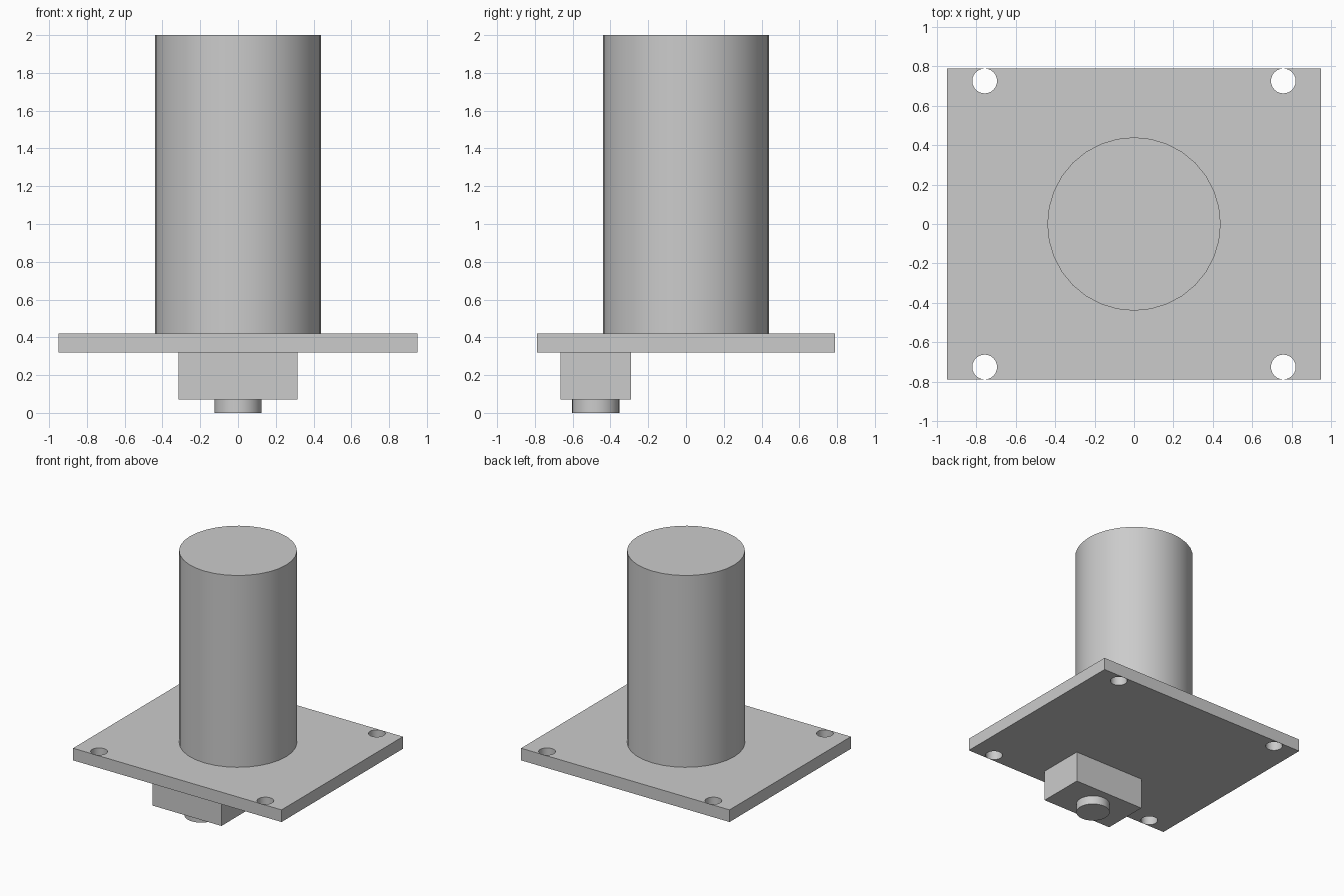
import bpy
from math import radians

cube = bpy.data.objects.get("Cube")
if cube:
    bpy.data.objects.remove(cube, do_unlink=True)

# Single plain grey finish
grey = bpy.data.materials.new("plain grey")
grey.use_nodes = True
grey.diffuse_color = (0.6, 0.6, 0.6, 1)
grey.node_tree.nodes["Principled BSDF"].inputs["Base Color"].default_value = (0.6, 0.6, 0.6, 1)


def finish(name):
    obj = bpy.context.object
    obj.name = name
    obj.data.materials.append(grey)
    return obj


def box(name, x, y, z):
    """Box from (min, max) pairs."""
    spans = (x, y, z)
    bpy.ops.mesh.primitive_cube_add(size=1, location=[(a + b) / 2 for a, b in spans])
    bpy.context.object.scale = [b - a for a, b in spans]
    bpy.ops.object.transform_apply(location=False, rotation=False, scale=True)
    return finish(name)


def cylinder(name, radius, x, y, z, sides=32):
    bpy.ops.mesh.primitive_cylinder_add(vertices=sides, radius=radius, depth=z[1] - z[0],
                                        location=(x, y, (z[0] + z[1]) / 2))
    bpy.ops.object.shade_smooth_by_angle(angle=radians(30))
    return finish(name)


# Mounting plate, drilled through near its four corners
plate = box("mounting_plate", (-0.95, 0.95), (-0.79, 0.79), (0.32, 0.42))
for sx in (-1, 1):
    for sy in (-1, 1):
        cutter = cylinder("hole_cutter", 0.063, sx * 0.758, sy * 0.726, (0.2, 0.55), 24)
        cutter.hide_render = True
        cut = plate.modifiers.new("bolt_hole", "BOOLEAN")
        cut.operation = "DIFFERENCE"
        cut.solver = "EXACT"
        cut.object = cutter
        bpy.context.view_layer.objects.active = plate
        bpy.ops.object.modifier_apply(modifier=cut.name)
        bpy.data.objects.remove(cutter, do_unlink=True)
bpy.ops.object.select_all(action="DESELECT")
plate.select_set(True)
bpy.context.view_layer.objects.active = plate
bpy.ops.object.shade_smooth_by_angle(angle=radians(30))

# Tall post on the plate, block and stub pin beneath its front half
cylinder("post", 0.44, 0, 0, (0.42, 2.0))
box("lower_block", (-0.315, 0.315), (-0.665, -0.29), (0.07, 0.32))
cylinder("stub_pin", 0.125, 0, -0.478, (0, 0.07))
